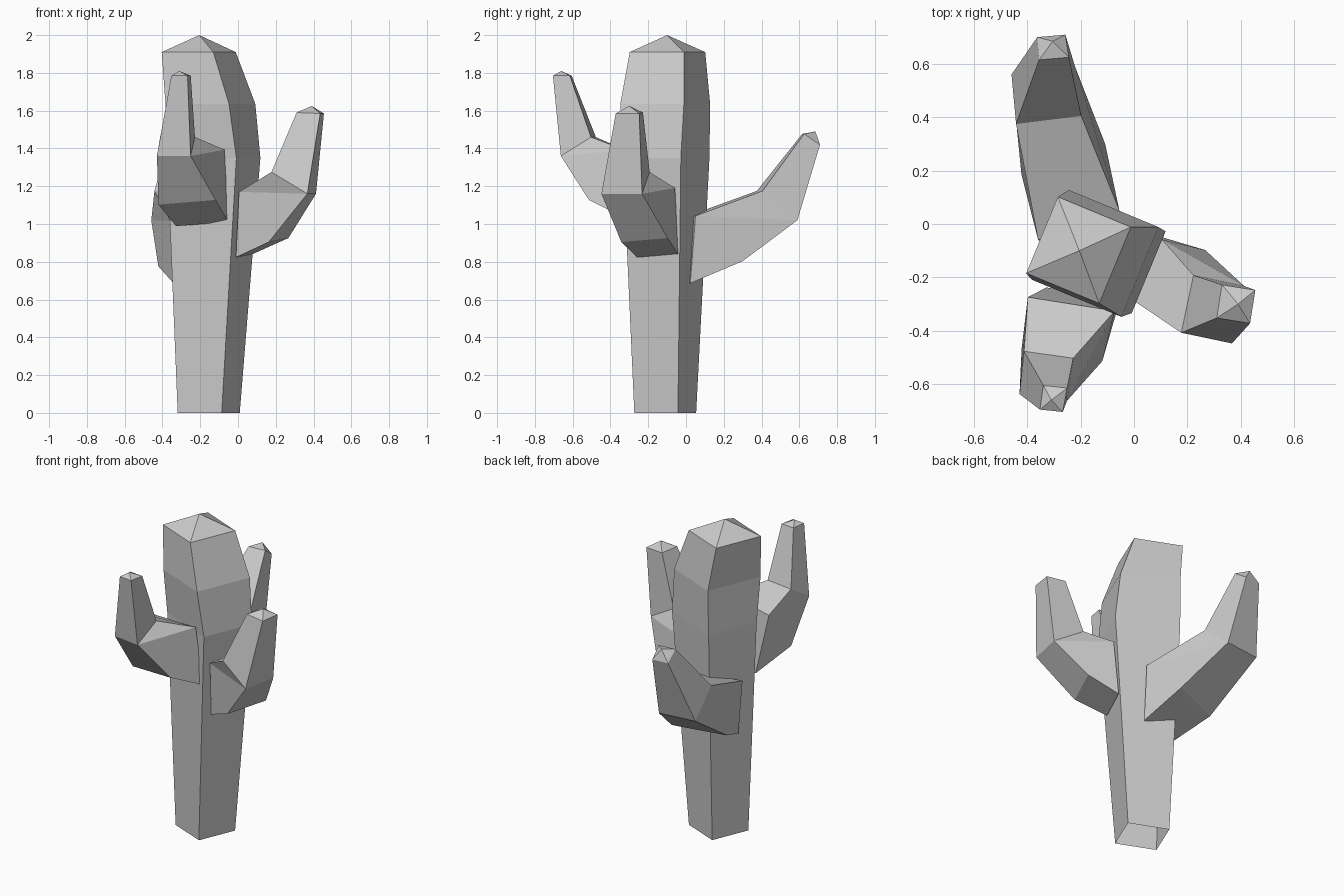
import bpy
import bmesh
from math import cos, sin, radians
from mathutils import Vector

default_cube = bpy.data.objects.get("Cube")
if default_cube:
    bpy.data.objects.remove(default_cube, do_unlink=True)

# One plain grey for the whole plant
grey = bpy.data.materials.new("light grey")
grey.use_nodes = True
colour = (0.6, 0.6, 0.6, 1)
grey.diffuse_color = colour
grey.node_tree.nodes["Principled BSDF"].inputs["Base Color"].default_value = colour


def finish(bm, name):
    """Turn a bmesh into a flat shaded object."""
    bmesh.ops.recalc_face_normals(bm, faces=bm.faces)
    mesh = bpy.data.meshes.new(name)
    bm.to_mesh(mesh)
    bm.free()
    mesh.materials.append(grey)
    obj = bpy.data.objects.new(name, mesh)
    bpy.context.scene.collection.objects.link(obj)
    return obj


def build_trunk(sections, apex, turn):
    """Stack turned rectangles and close them with a pyramid; the foot is open."""
    bm = bmesh.new()
    across = Vector((cos(turn), sin(turn), 0))
    deep = Vector((-sin(turn), cos(turn), 0))
    rings = []
    for centre, half_width, half_depth in sections:
        u, v = across * half_width, deep * half_depth
        c = Vector(centre)
        rings.append([bm.verts.new(p) for p in (c - u - v, c + u - v, c + u + v, c - u + v)])
    top = bm.verts.new(apex)
    for i in range(4):
        j = (i + 1) % 4
        for low, high in zip(rings, rings[1:]):
            bm.faces.new((low[i], low[j], high[j], high[i]))
        bm.faces.new((rings[-1][i], rings[-1][j], top))
    return finish(bm, "trunk")


# Ridges that run across each arm, and how they join up
RIDGES = ("base_top", "base_bottom", "underside", "elbow_outer",
          "elbow_inner", "tip_outer", "tip_inner")
ACROSS = (("base_top", "base_bottom"), ("base_bottom", "underside"),
          ("underside", "elbow_outer"), ("elbow_outer", "tip_outer"),
          ("tip_inner", "elbow_inner"), ("elbow_inner", "base_top"))
FLANKS = (("base_top", "base_bottom", "underside", "elbow_outer"),
          ("base_top", "elbow_outer", "elbow_inner"),
          ("elbow_outer", "tip_outer", "tip_inner", "elbow_inner"))


def build_arm(name, ridges, apex, base_turn, elbow_turn, tip_turn):
    """Each ridge is a centre and a half width, turned to suit its place."""
    bm = bmesh.new()
    ends = {}
    for ridge, (centre, half) in zip(RIDGES, ridges):
        turn, rise = base_turn, 0.08
        if ridge.startswith("elbow"):
            turn, rise = elbow_turn, 0
        elif ridge.startswith("tip"):
            turn, rise = tip_turn, 0
        turn = radians(turn)
        side = Vector((cos(turn), sin(turn), rise)) * half
        ends[ridge] = [bm.verts.new(Vector(centre) + s * side) for s in (-1, 1)]
    top = bm.verts.new(apex)
    for a, b in ACROSS:
        bm.faces.new((*ends[a], *reversed(ends[b])))
    for s in (0, 1):
        for flank in FLANKS:
            bm.faces.new([ends[ridge][s] for ridge in flank])
        bm.faces.new((ends["tip_outer"][s], ends["tip_inner"][s], top))
    for ridge in ("tip_outer", "tip_inner"):
        bm.faces.new((*ends[ridge], top))
    return finish(bm, name)


# Trunk
build_trunk([((-.155, -.11, 0), .126, .125),
             ((-.128, -.105, 1.35), .198, .166),
             ((-.146, -.11, 1.635), .182, .182),
             ((-.208, -.098, 1.91), .148, .155)],
            apex=(-.205, -.1, 2), turn=radians(-22.5))

# Highest arm, reaching forward
build_arm("front_arm", [((-.235, -.3, 1.38), .165), ((-.19, -.26, 1), .14),
                        ((-.27, -.49, 1.115), .153), ((-.34, -.65, 1.36), .09),
                        ((-.32, -.49, 1.46), .093), ((-.31, -.7, 1.785), .043),
                        ((-.295, -.61, 1.785), .045)],
          apex=(-.31, -.66, 1.81), base_turn=-9, elbow_turn=-8, tip_turn=-6)

# Middle arm, reaching to the side
build_arm("left_arm", [((.055, -.175, 1.18), .127), ((.035, -.15, .833), .117),
                       ((.215, -.22, .915), .133), ((.39, -.34, 1.16), .11),
                       ((.2, -.3, 1.275), .11), ((.445, -.31, 1.585), .063),
                       ((.32, -.29, 1.59), .063)],
          apex=(.39, -.3, 1.625), base_turn=67, elbow_turn=78, tip_turn=81)

# Lowest arm, reaching back
build_arm("back_arm", [((-.207, -.005, 1.03), .162), ((-.19, -.025, .675), .14),
                       ((-.265, .243, .79), .167), ((-.34, .575, 1.02), .12),
                       ((-.32, .39, 1.175), .123), ((-.31, .705, 1.42), .053),
                       ((-.3, .62, 1.477), .056)],
          apex=(-.305, .685, 1.49), base_turn=20, elbow_turn=7, tip_turn=5)
